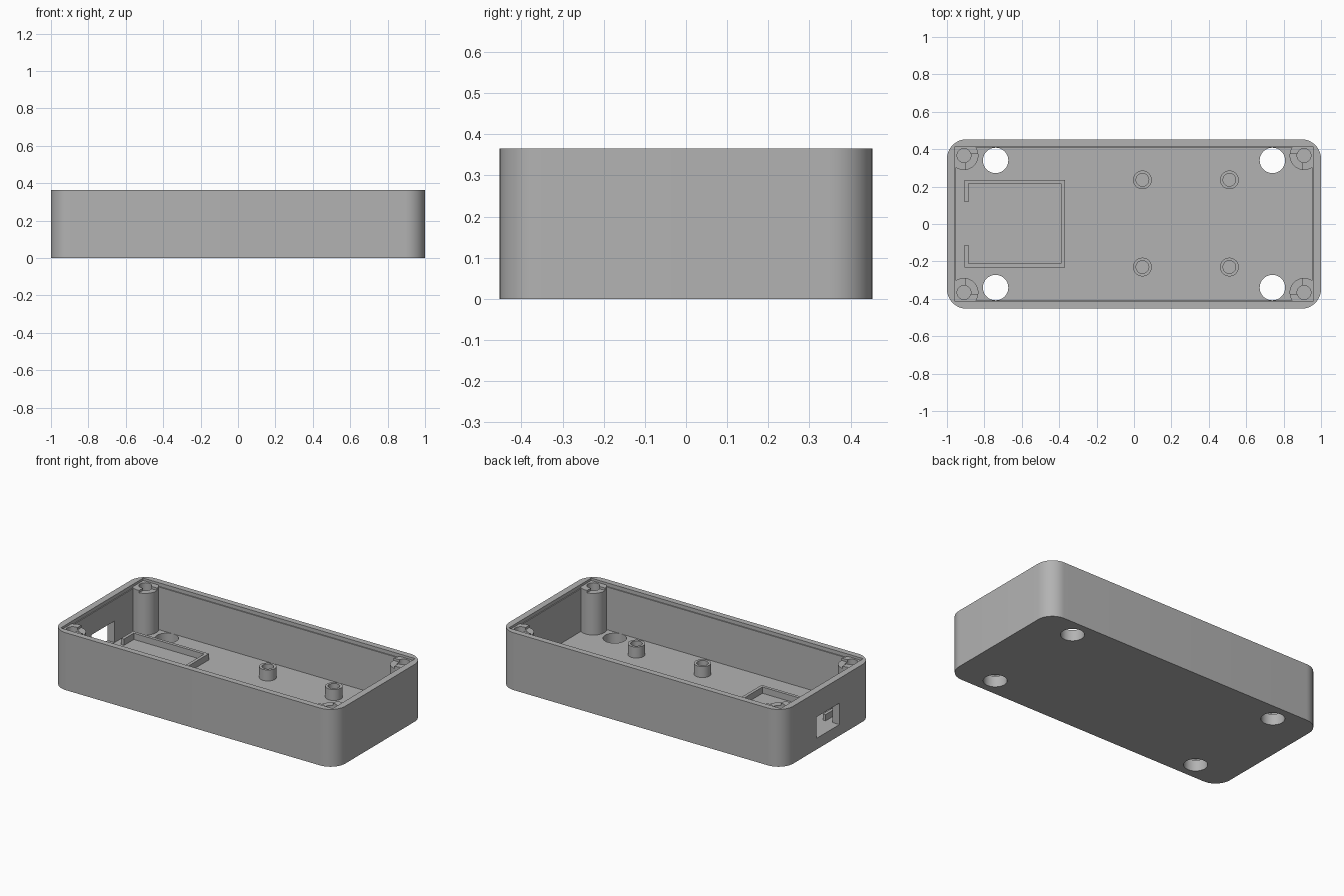
import bpy, bmesh, math
from mathutils import Matrix, Vector

cube = bpy.data.objects.get("Cube")
if cube:
    bpy.data.objects.remove(cube, do_unlink=True)

HEIGHT, FLOOR = 0.365, 0.07

grey = bpy.data.materials.new("matte_grey")
grey.use_nodes = True
grey.diffuse_color = (0.45, 0.45, 0.45, 1)
grey.node_tree.nodes["Principled BSDF"].inputs["Base Color"].default_value = (0.45, 0.45, 0.45, 1)


def finish(name, bm):
    bmesh.ops.recalc_face_normals(bm, faces=bm.faces)
    mesh = bpy.data.meshes.new(name)
    bm.to_mesh(mesh)
    bm.free()
    mesh.materials.append(grey)
    obj = bpy.data.objects.new(name, mesh)
    bpy.context.collection.objects.link(obj)
    return obj


def box(name, low, high, corner=0):
    """Box between two corners, with optional rounded vertical edges."""
    low, high = Vector(low), Vector(high)
    bm = bmesh.new()
    bmesh.ops.create_cube(bm, size=1)
    for v in bm.verts:
        v.co = (low + high) / 2 + v.co * (high - low)
    if corner:
        upright = [e for e in bm.edges if abs(e.verts[0].co.z - e.verts[1].co.z) > 0.01]
        bmesh.ops.bevel(bm, geom=upright, offset=corner, segments=12,
                        profile=0.5, affect='EDGES')
    return finish(name, bm)


def cylinder(name, x, y, radius, z0, z1, sides=40):
    bm = bmesh.new()
    bmesh.ops.create_cone(bm, cap_ends=True, segments=sides, radius1=radius, radius2=radius,
                          depth=z1 - z0, matrix=Matrix.Translation((x, y, (z0 + z1) / 2)))
    return finish(name, bm)


def cut(target, *cutters):
    """Subtract each cutter, then discard it."""
    bpy.context.view_layer.objects.active = target
    for cutter in cutters:
        mod = target.modifiers.new("cut", 'BOOLEAN')
        mod.operation, mod.solver, mod.object = 'DIFFERENCE', 'EXACT', cutter
        bpy.ops.object.modifier_apply(modifier=mod.name)
        bpy.data.objects.remove(cutter, do_unlink=True)


def smooth(obj):
    bpy.ops.object.select_all(action='DESELECT')
    obj.select_set(True)
    bpy.context.view_layer.objects.active = obj
    bpy.ops.object.shade_smooth_by_angle(angle=math.radians(30))


corners = [(sx, sy) for sx in (-1, 1) for sy in (-1, 1)]

# Tray shell with cavity, shallow lid recess, port opening and floor holes
shell = box("case_shell", (-1, -0.453, 0), (1, 0.453, HEIGHT), 0.105)
cut(shell,
    box("cavity", (-0.952, -0.408, FLOOR), (0.952, 0.408, 0.5)),
    box("lid_recess", (-0.958, -0.415, 0.342), (0.958, 0.415, 0.5)),
    box("port_opening", (-1.1, -0.115, FLOOR + 0.001), (-0.9, 0.115, 0.207)),
    *[cylinder("floor_hole", sx * 0.74, sy * 0.34, 0.068, -0.1, 0.2) for sx, sy in corners])
smooth(shell)

# Corner screw posts, stepped down on the side facing the middle
for sx, sy in corners:
    x, y = sx * 0.909, sy * 0.366
    post = cylinder("corner_post", x, y, 0.077, FLOOR - 0.01, 0.35)
    cut(post,
        box("lid_step", (-0.9, -0.376, 0.335), (0.9, 0.376, 0.5)),
        cylinder("screw_bore", x, y, 0.037, 0.12, 0.5))
    smooth(post)

# Board standoffs
for x in (0.045, 0.51):
    for y in (-0.23, 0.236):
        standoff = cylinder("board_standoff", x, y, 0.05, FLOOR - 0.01, 0.14)
        cut(standoff, cylinder("standoff_bore", x, y, 0.034, FLOOR, 0.3))
        smooth(standoff)

# Low fence around the module, open toward the port
fence = box("module_fence", (-0.905, -0.232, FLOOR - 0.01), (-0.37, 0.236, 0.11))
cut(fence,
    box("fence_inside", (-0.885, -0.212, 0), (-0.39, 0.216, 0.3)),
    box("fence_gap", (-1, -0.113, 0), (-0.8, 0.117, 0.3)))
